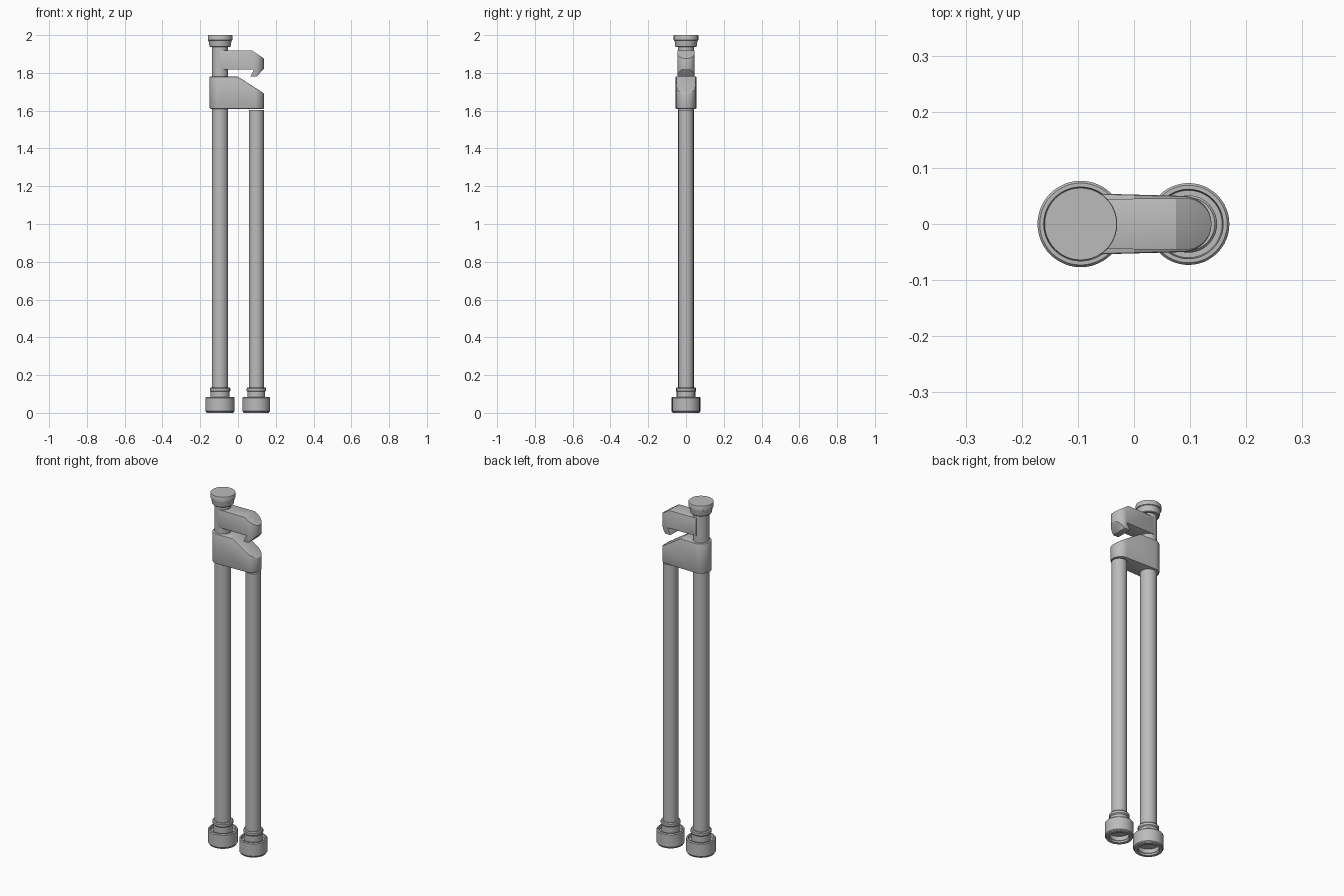
import bpy, bmesh, math

cube = bpy.data.objects.get("Cube")
if cube:
    bpy.data.objects.remove(cube, do_unlink=True)

grey = bpy.data.materials.new("plain grey")
grey.use_nodes = True
colour = (0.5, 0.5, 0.5, 1)
grey.diffuse_color = colour
grey.node_tree.nodes["Principled BSDF"].inputs["Base Color"].default_value = colour

MAIN_X, SIDE_X = -0.095, 0.097


def finish(name, bm):
    bmesh.ops.recalc_face_normals(bm, faces=bm.faces)
    mesh = bpy.data.meshes.new(name)
    bm.to_mesh(mesh)
    bm.free()
    mesh.materials.append(grey)
    obj = bpy.data.objects.new(name, mesh)
    bpy.context.collection.objects.link(obj)
    return obj


def smooth(obj, degrees=30):
    bpy.ops.object.select_all(action="DESELECT")
    obj.select_set(True)
    bpy.context.view_layer.objects.active = obj
    bpy.ops.object.shade_smooth_by_angle(angle=math.radians(degrees))


def lathe(name, x, profile, steps=48):
    """Revolve (radius, height) points around a vertical axis at x."""
    bm = bmesh.new()
    verts = [bm.verts.new((r, 0, z)) for r, z in profile]
    edges = [bm.edges.new(pair) for pair in zip(verts, verts[1:])]
    bmesh.ops.spin(bm, geom=verts + edges, axis=(0, 0, 1), cent=(0, 0, 0),
                   angle=math.tau, steps=steps, use_merge=True)
    bmesh.ops.remove_doubles(bm, verts=bm.verts, dist=1e-5)
    bmesh.ops.translate(bm, verts=bm.verts, vec=(x, 0, 0))
    obj = finish(name, bm)
    smooth(obj)
    return obj


def prism(name, points, offset):
    """Extrude a closed polygon along an offset."""
    bm = bmesh.new()
    face = bm.faces.new([bm.verts.new(p) for p in points])
    geom = bmesh.ops.extrude_face_region(bm, geom=[face])["geom"]
    moved = [v for v in geom if isinstance(v, bmesh.types.BMVert)]
    bmesh.ops.translate(bm, verts=moved, vec=offset)
    return finish(name, bm)


def rounded_arm(name, outline, x_end, r_start, r_end, bevel):
    """Side outline (x, z) trimmed to a plan with two round ends."""
    arm = prism(name, [(x, -0.2, z) for x, z in outline], (0, 0.4, 0))
    plan = []
    n = 24
    for cx, r, start in ((x_end, r_end, -90), (MAIN_X, r_start, 90)):
        for i in range(n + 1):
            a = math.radians(start + 180 * i / n)
            plan.append((cx + r * math.cos(a), r * math.sin(a), 1.5))
    cutter = prism(name + "_cutter", plan, (0, 0, 0.6))
    cutter.hide_render = True
    cut = arm.modifiers.new("plan", "BOOLEAN")
    cut.operation, cut.solver, cut.object = "INTERSECT", "EXACT", cutter
    edge = arm.modifiers.new("edge", "BEVEL")
    edge.width, edge.segments = bevel, 2
    edge.limit_method, edge.angle_limit = "ANGLE", math.radians(35)
    bpy.ops.object.select_all(action="DESELECT")
    arm.select_set(True)
    bpy.context.view_layer.objects.active = arm
    for mod in ("plan", "edge"):
        bpy.ops.object.modifier_apply(modifier=mod)
    bpy.data.objects.remove(cutter, do_unlink=True)
    smooth(arm)


# Tubes, each with its flanged neck and hollow connector nut
for side, x, tube, nut, top in (("main", MAIN_X, 0.043, 0.077, 1.95),
                                ("side", SIDE_X, 0.040, 0.073, 1.603)):
    neck = tube + 0.007
    lathe(side + "_tube", x, [
        (0, 0.06), (neck, 0.06), (neck, 0.112), (neck + 0.004, 0.117),
        (neck + 0.004, 0.13), (neck, 0.135), (tube, 0.135), (tube, top), (0, top)])
    lathe(side + "_connector_nut", x, [
        (0, 0.035), (nut - 0.024, 0.035), (nut - 0.024, 0.012), (nut - 0.013, 0.005),
        (nut - 0.009, 0.005), (nut - 0.004, 0.005), (nut, 0.01), (nut, 0.08),
        (nut - 0.004, 0.085), (nut - 0.011, 0.085), (nut - 0.013, 0.068), (0, 0.068)])
    lathe(side + "_nut_lip", x, [
        (nut - 0.022, 0.02), (nut - 0.022, 0), (nut - 0.006, 0), (nut - 0.006, 0.02)])

# Tapered cap on the main tube
lathe("top_cap", MAIN_X, [
    (0, 1.937), (0.053, 1.937), (0.056, 1.94), (0.061, 1.972),
    (0.065, 1.974), (0.065, 1.998), (0.064, 2.0), (0, 2.0)])

# Sloped block joining both tubes
rounded_arm("joining_block", [
    (-0.3, 1.61), (0.3, 1.61), (0.3, 1.59 + 0.0), (0.3, 1.61), (0.3, 1.585)][:2] + [
    (0.3, 1.625), (0.14, 1.69), (0.0, 1.78), (-0.3, 1.78)], 0.088, 0.055, 0.05, 0.004)

# Hooked arm above the block
rounded_arm("hook_arm", [
    (MAIN_X, 1.817), (0.085, 1.817), (0.065, 1.78), (0.098, 1.78), (0.139, 1.823),
    (0.139, 1.875), (0.075, 1.918), (MAIN_X, 1.918)], 0.092, 0.044, 0.046, 0.002)
